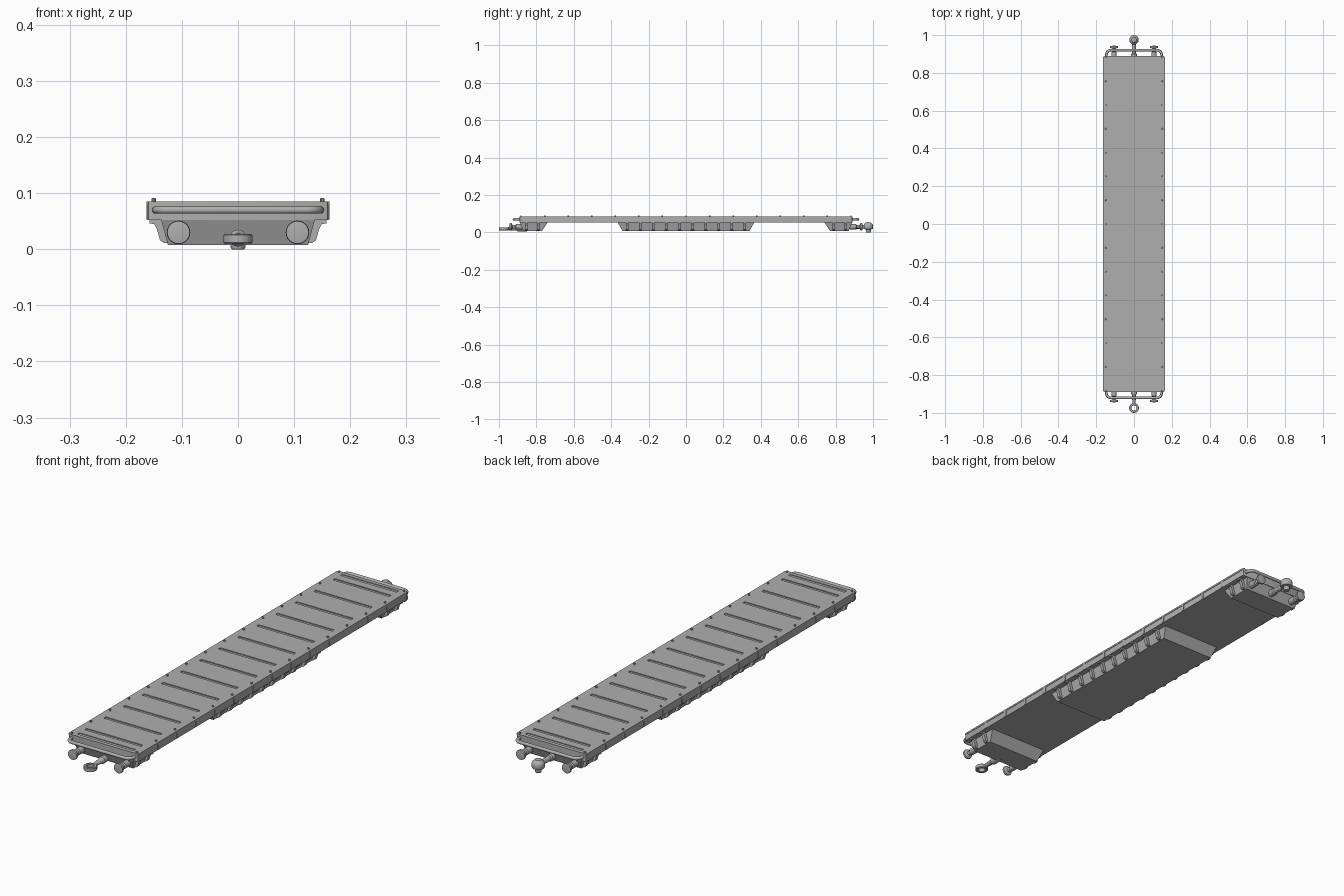
import bpy, bmesh, math
from mathutils import Matrix, Vector

if "Cube" in bpy.data.objects:
    bpy.data.objects.remove(bpy.data.objects["Cube"])

# Dark grey paint shared by all parts
paint = bpy.data.materials.new("dark_grey")
paint.diffuse_color = (0.43, 0.43, 0.43, 1)
paint.use_nodes = True
paint.node_tree.nodes["Principled BSDF"].inputs["Base Color"].default_value = paint.diffuse_color


def finish(name, bm, smooth=False):
    bmesh.ops.recalc_face_normals(bm, faces=bm.faces)
    me = bpy.data.meshes.new(name)
    bm.to_mesh(me)
    bm.free()
    me.materials.append(paint)
    ob = bpy.data.objects.new(name, me)
    bpy.context.collection.objects.link(ob)
    if smooth:
        bpy.context.view_layer.objects.active = ob
        ob.select_set(True)
        bpy.ops.object.shade_smooth_by_angle(angle=math.radians(35))
        ob.select_set(False)
    return ob


def box(bm, x0, x1, y0, y1, z0, z1):
    m = Matrix.Translation(((x0 + x1) / 2, (y0 + y1) / 2, (z0 + z1) / 2))
    bmesh.ops.create_cube(bm, size=1, matrix=m @ Matrix.Diagonal((x1 - x0, y1 - y0, z1 - z0, 1)))


def lathe(bm, profile, origin, axis, seg=24):
    """Spin (radius, distance) points around an axis."""
    rot = Vector(axis).to_track_quat('Z', 'Y').to_matrix()
    vs = [bm.verts.new((r, 0, d)) for r, d in profile]
    es = [bm.edges.new(p) for p in zip(vs, vs[1:])]
    bmesh.ops.spin(bm, geom=vs + es, cent=(0, 0, 0), axis=(0, 0, 1),
                   angle=2 * math.pi, steps=seg, use_duplicate=False)
    new = set(vs)
    stack = list(vs)
    while stack:
        for e in stack.pop().link_edges:
            for v in e.verts:
                if v not in new:
                    new.add(v)
                    stack.append(v)
    for v in new:
        v.co = rot @ v.co + Vector(origin)
    bmesh.ops.remove_doubles(bm, verts=list(new), dist=1e-5)


def prism(bm, pts, y0, y1):
    """Extrude an xz outline along y."""
    a = [bm.verts.new((x, y0, z)) for x, z in pts]
    b = [bm.verts.new((x, y1, z)) for x, z in pts]
    n = len(pts)
    bm.faces.new(a)
    bm.faces.new(b[::-1])
    for i in range(n):
        bm.faces.new((a[i], a[(i + 1) % n], b[(i + 1) % n], b[i]))


PITCH = 0.126
STATIONS = [i * PITCH for i in range(-7, 8)]

# Deck with softened upright corners and shallow grooves
bm = bmesh.new()
box(bm, -0.161, 0.161, -0.89, 0.89, 0.052, 0.085)
corners = [e for e in bm.edges if abs(e.verts[0].co.z - e.verts[1].co.z) > 0.01]
bmesh.ops.bevel(bm, geom=corners, offset=0.006, segments=2, affect='EDGES', profile=0.5)
deck = finish("deck", bm, True)

bm = bmesh.new()
for y in STATIONS[:-1]:
    box(bm, -0.13, 0.13, y + PITCH / 2 - 0.007, y + PITCH / 2 + 0.007, 0.081, 0.1)
for s in (-1, 1):
    box(bm, -0.13, 0.13, s * 0.867 - 0.007, s * 0.867 + 0.007, 0.082, 0.1)
cutter = finish("groove_cutter", bm)
cutter.hide_render = True
cutter.hide_viewport = True
cut = deck.modifiers.new("grooves", 'BOOLEAN')
cut.operation = 'DIFFERENCE'
cut.object = cutter
cut.solver = 'EXACT'

# Side straps and deck studs
bm = bmesh.new()
for s in (-1, 1):
    x = sorted((s * 0.158, s * 0.163))
    for y in STATIONS[1:-1]:
        box(bm, *x, y - 0.006, y + 0.006, 0.053, 0.084)
    box(bm, *x, -0.885, 0.885, 0.078, 0.085)
finish("side_straps", bm)
bm = bmesh.new()
for s in (-1, 1):
    for y in STATIONS:
        lathe(bm, [(0, 0.083), (0.004, 0.083), (0.004, 0.09), (0.003, 0.091), (0, 0.091)],
              (s * 0.15, y, 0), (0, 0, 1), 10)
finish("deck_studs", bm, True)

# Underframe boxes, tapered towards the bottom, with side brackets
BRACKET = [(0.11, 0.053), (0.158, 0.053), (0.158, 0.046), (0.149, 0.045),
           (0.144, 0.034), (0.139, 0.016), (0.132, 0.011), (0.11, 0.011)]


def underframe(name, t0, t1, b0, b1, ribs):
    bm = bmesh.new()
    top = [bm.verts.new((x, y, 0.053)) for x, y in
           ((-0.137, t0), (0.137, t0), (0.137, t1), (-0.137, t1))]
    bot = [bm.verts.new((x, y, 0.008)) for x, y in
           ((-0.125, b0), (0.125, b0), (0.125, b1), (-0.125, b1))]
    bm.faces.new(top)
    bm.faces.new(bot[::-1])
    for i in range(4):
        j = (i + 1) % 4
        bm.faces.new((top[i], bot[i], bot[j], top[j]))
    for y in ribs:
        for s in (-1, 1):
            prism(bm, [(s * x, z) for x, z in BRACKET], y - 0.007, y + 0.007)
    finish(name, bm)


underframe("centre_underframe", -0.365, 0.365, -0.34, 0.34, [-0.315 + 0.07 * i for i in range(10)])
underframe("front_underframe", -0.888, -0.74, -0.87, -0.77, [-0.855, -0.79])
underframe("rear_underframe", 0.74, 0.888, 0.77, 0.87, [0.79, 0.855])

# Buffers and end handrails
for name, s in (("front", -1), ("rear", 1)):
    bm = bmesh.new()
    for x in (-0.106, 0.106):
        lathe(bm, [(0, 0.86), (0.014, 0.86), (0.014, 0.91), (0.009, 0.913), (0.009, 0.928),
                   (0.02, 0.933), (0.021, 0.936), (0.02, 0.942), (0, 0.945)],
              (x, 0, 0.03), (0, s, 0))
    finish(name + "_buffers", bm, True)

    arc = [(0.123 + 0.023 * math.cos(a), 0.897 + 0.023 * math.sin(a))
           for a in (i * math.pi / 12 for i in range(7))]
    path = [(0.146, 0.87)] + arc
    path += [(-x, y) for x, y in reversed(path)]
    cu = bpy.data.curves.new(name + "_handrail", 'CURVE')
    cu.dimensions = '3D'
    cu.bevel_depth = 0.007
    cu.bevel_resolution = 3
    cu.use_fill_caps = True
    cu.materials.append(paint)
    sp = cu.splines.new('POLY')
    sp.points.add(len(path) - 1)
    for p, (x, y) in zip(sp.points, path):
        p.co = (x, s * y, 0.07, 1)
    bpy.context.collection.objects.link(bpy.data.objects.new(name + "_handrail", cu))

# Front coupling: flat eye on a stepped neck
bm = bmesh.new()
lathe(bm, [(0.014, 0.012), (0.014, 0.025), (0.016, 0.027), (0.024, 0.027), (0.026, 0.025),
           (0.026, 0.012), (0.024, 0.01), (0.016, 0.01), (0.014, 0.012)],
      (0, -0.974, 0), (0, 0, 1), 28)
finish("coupling_eye", bm, True)
bm = bmesh.new()
lathe(bm, [(0, 0.85), (0.015, 0.85), (0.015, 0.9), (0.011, 0.905), (0.008, 0.952), (0, 0.952)],
      (0, 0, 0.02), (0, -1, 0), 16)
finish("eye_neck", bm, True)

# Rear coupling: upright capped pin on a neck
bm = bmesh.new()
lathe(bm, [(0, 0), (0.011, 0), (0.013, 0.003), (0.013, 0.016), (0.023, 0.018), (0.025, 0.022),
           (0.025, 0.038), (0.023, 0.043), (0.018, 0.048), (0.013, 0.053), (0, 0.055)],
      (0, 0.975, 0), (0, 0, 1), 24)
finish("coupling_pin", bm, True)
bm = bmesh.new()
lathe(bm, [(0, 0.85), (0.015, 0.85), (0.015, 0.9), (0.011, 0.905), (0.01, 0.96), (0, 0.96)],
      (0, 0, 0.03), (0, 1, 0), 16)
finish("pin_neck", bm, True)
